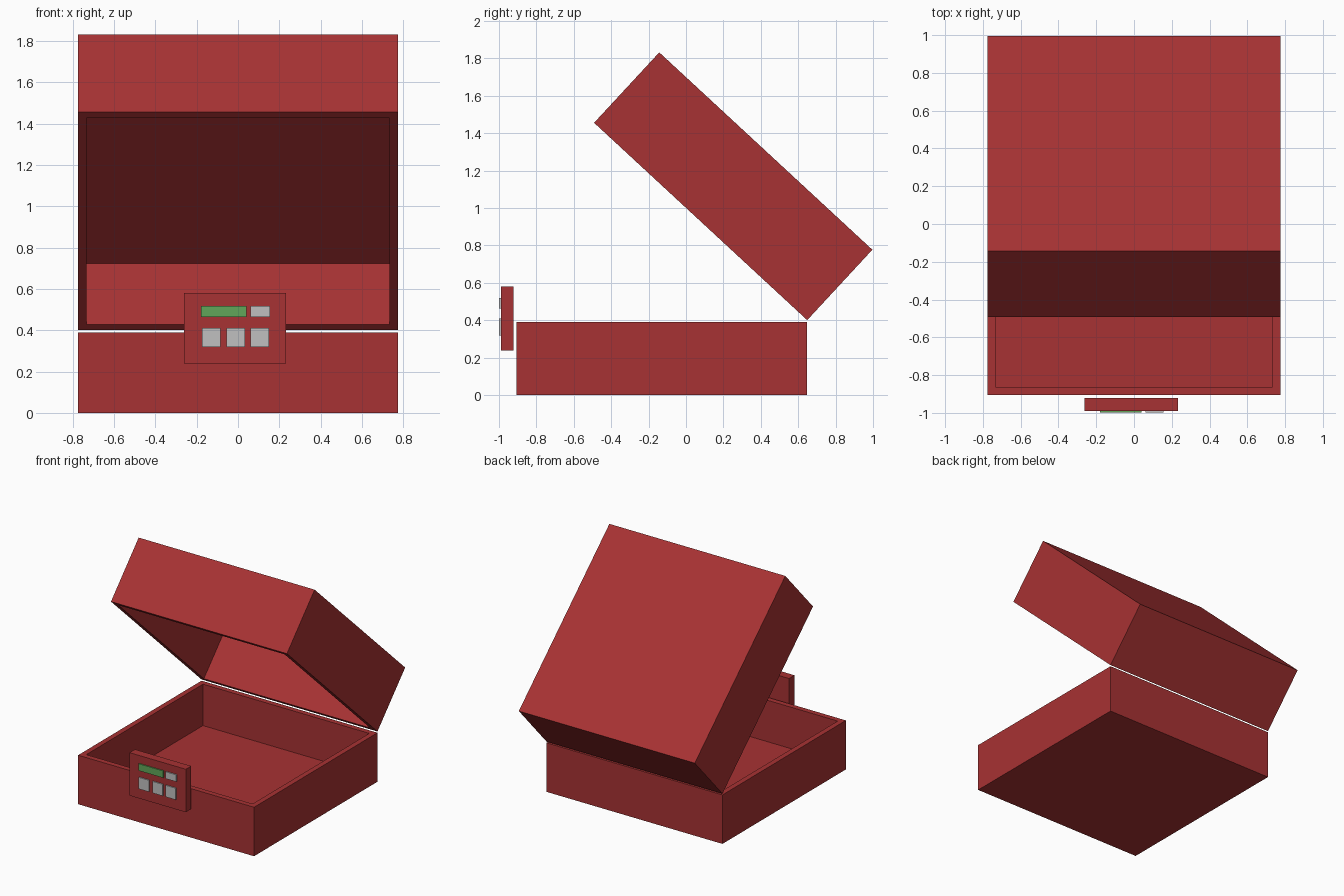
import bpy, bmesh, math
from mathutils import Matrix, Vector

if "Cube" in bpy.data.objects:
    bpy.data.objects.remove(bpy.data.objects["Cube"])


def material(name, rgb):
    m = bpy.data.materials.new(name)
    m.diffuse_color = (*rgb, 1)
    m.use_nodes = True
    m.node_tree.nodes["Principled BSDF"].inputs["Base Color"].default_value = m.diffuse_color
    return m


RED = material("red", (0.39, 0.032, 0.033))
GREY = material("light grey", (0.53, 0.53, 0.53))
GREEN = material("screen green", (0.12, 0.38, 0.10))


def add_object(name, bm, mat):
    bmesh.ops.recalc_face_normals(bm, faces=bm.faces)
    mesh = bpy.data.meshes.new(name)
    bm.to_mesh(mesh)
    bm.free()
    mesh.materials.append(mat)
    obj = bpy.data.objects.new(name, mesh)
    bpy.context.collection.objects.link(obj)
    return obj


def block(x, y, z):
    """Box spanning the given (low, high) ranges."""
    bm = bmesh.new()
    bmesh.ops.create_cube(bm, size=1)
    for v in bm.verts:
        v.co = [a + (b - a) * (c + 0.5) for (a, b), c in zip((x, y, z), v.co)]
    return bm


def tray(x, y, z, wall, depth):
    """Box hollowed out from its top face."""
    bm = block(x, y, z)
    top = max(bm.faces, key=lambda f: f.calc_center_median().z)
    bmesh.ops.inset_region(bm, faces=[top], thickness=wall)
    floor = bmesh.ops.extrude_discrete_faces(bm, faces=[top])["faces"][0]
    bmesh.ops.translate(bm, verts=floor.verts, vec=(0, 0, -depth))
    return bm


HALF_W, FRONT, BACK, WALL = 0.775, -0.905, 0.648, 0.06

# Open bottom half of the case
add_object("case_base", tray((-HALF_W, HALF_W), (FRONT, BACK), (0, 0.39), WALL, 0.33), RED)

# Lid: hollow side down, swung up about the back edge
lid = tray((-HALF_W, HALF_W), (0, BACK - FRONT), (-0.513, 0), WALL, 0.40)
flip = Matrix.Rotation(math.pi, 4, 'Y')
swing = Matrix.Rotation(math.radians(-42.8), 4, 'X')
hinge = Matrix.Translation(Vector((0, BACK, 0.40)))
shift = Matrix.Translation(Vector((0, FRONT - BACK, 0)))
bmesh.ops.transform(lid, matrix=hinge @ swing @ shift @ flip, verts=lid.verts)
add_object("case_lid", lid, RED)

# Control panel in front of the base
add_object("control_panel", block((-0.262, 0.233), (-0.99, -0.922), (0.238, 0.58)), RED)

# Screen and keys standing slightly proud of the panel
FACE = (-0.999, -0.99)
add_object("screen", block((-0.179, 0.04), FACE, (0.463, 0.518)), GREEN)
add_object("small_key", block((0.061, 0.155), FACE, (0.463, 0.518)), GREY)
for i, x in enumerate((-0.175, -0.055, 0.061)):
    add_object(f"square_key_{i + 1}", block((x, x + 0.09), FACE, (0.318, 0.41)), GREY)
